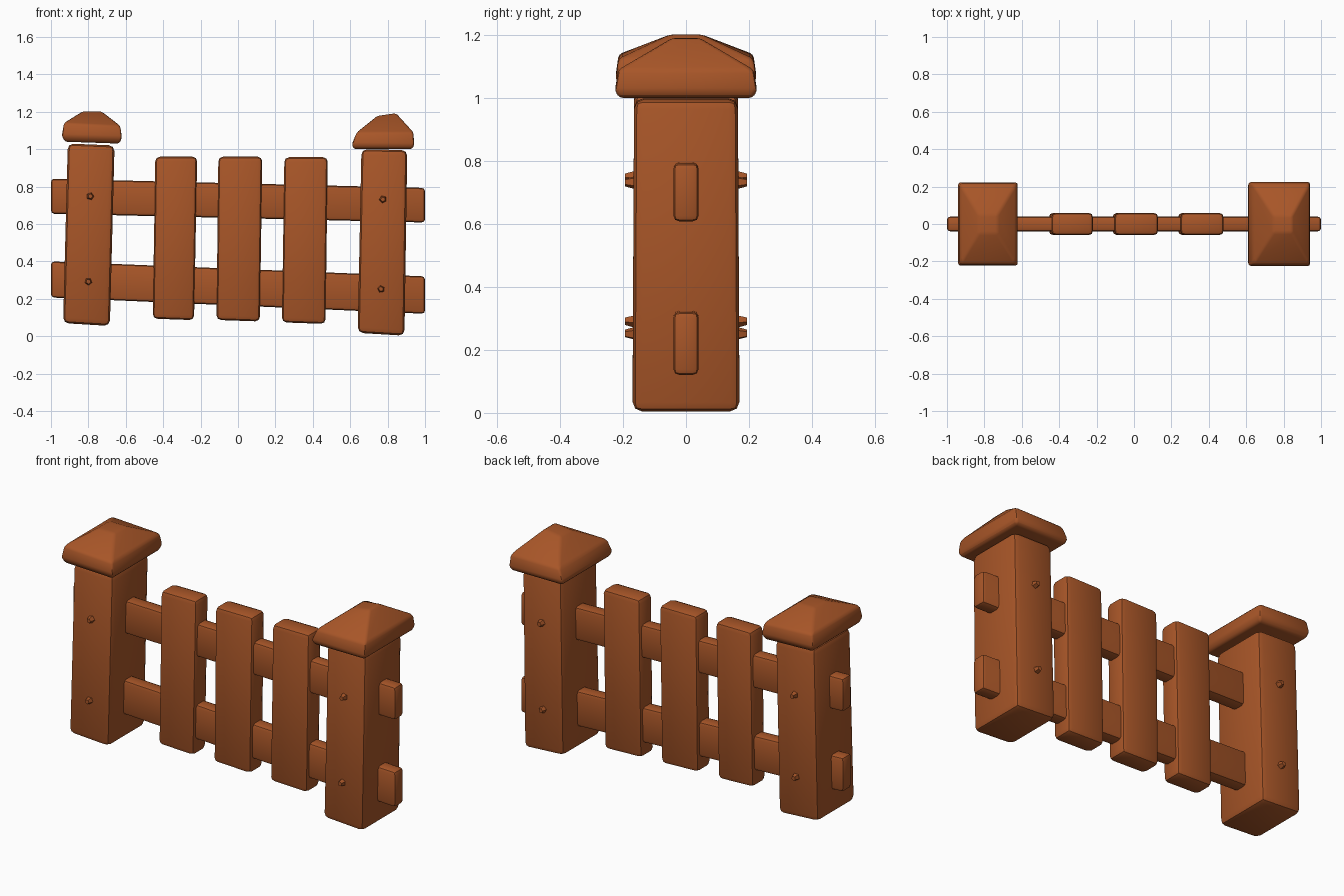
import bpy, bmesh, math

if "Cube" in bpy.data.objects:
    bpy.data.objects.remove(bpy.data.objects["Cube"])

wood = bpy.data.materials.new("orange brown wood")
wood.diffuse_color = (0.39, 0.092, 0.021, 1)
wood.use_nodes = True
wood.node_tree.nodes["Principled BSDF"].inputs["Base Color"].default_value = wood.diffuse_color


def loft(name, rings, bevel=0.0, segments=2):
    """Skin a stack of equal-sized point rings, close both ends, bevel."""
    bm = bmesh.new()
    vs = [[bm.verts.new(p) for p in r] for r in rings]
    n = len(rings[0])
    for a, b in zip(vs, vs[1:]):
        for i in range(n):
            j = (i + 1) % n
            bm.faces.new((a[i], a[j], b[j], b[i]))
    bm.faces.new(vs[0][::-1])
    bm.faces.new(vs[-1])
    bmesh.ops.recalc_face_normals(bm, faces=bm.faces)
    if bevel:
        bmesh.ops.bevel(bm, geom=bm.edges[:], offset=bevel, segments=segments,
                        profile=0.5, affect='EDGES', clamp_overlap=True)
    me = bpy.data.meshes.new(name)
    bm.to_mesh(me)
    bm.free()
    me.materials.append(wood)
    ob = bpy.data.objects.new(name, me)
    bpy.context.collection.objects.link(ob)
    bpy.ops.object.select_all(action='DESELECT')
    ob.select_set(True)
    bpy.context.view_layer.objects.active = ob
    bpy.ops.object.shade_smooth_by_angle(angle=math.radians(40))
    return ob


def rect(x0, x1, y, zl, zr):
    """Horizontal rectangle whose left and right edges may differ in height."""
    return [(x0, -y, zl), (x1, -y, zr), (x1, y, zr), (x0, y, zl)]


# Leaning posts
loft("left_post", [rect(-0.935, -0.685, 0.168, 0.07, 0.055),
                   rect(-0.91, -0.66, 0.165, 1.03, 1.02)], 0.03)
loft("right_post", [rect(0.64, 0.89, 0.17, 0.018, 0.003),
                    rect(0.66, 0.905, 0.165, 1.0, 0.995)], 0.03)

# Low hipped post caps
loft("left_cap", [rect(-0.925, -0.635, 0.205, 1.04, 1.03),
                  rect(-0.942, -0.62, 0.224, 1.07, 1.06),
                  rect(-0.93, -0.63, 0.214, 1.14, 1.125),
                  rect(-0.83, -0.73, 0.05, 1.202, 1.202)], 0.012)
loft("right_cap", [rect(0.62, 0.93, 0.21, 1.0, 1.0),
                   rect(0.608, 0.942, 0.226, 1.025, 1.02),
                   rect(0.635, 0.938, 0.215, 1.09, 1.09),
                   rect(0.745, 0.845, 0.045, 1.178, 1.192)], 0.012)

# Pickets
pickets = [("left_picket", -0.456, -0.235, -0.442, -0.218, 0.09, 0.96),
           ("middle_picket", -0.115, 0.117, -0.105, 0.13, 0.083, 0.96),
           ("right_picket", 0.235, 0.468, 0.248, 0.48, 0.07, 0.957)]
for name, b0, b1, t0, t1, z0, z1 in pickets:
    loft(name, [rect(b0, b1, 0.06, z0 + 0.004, z0 - 0.004),
                rect(t0, t1, 0.06, z1, z1)], 0.025)

# Sloping rails running through the posts
for name, l0, l1, r0, r1 in [("upper_rail", 0.655, 0.842, 0.608, 0.793),
                             ("lower_rail", 0.207, 0.40, 0.12, 0.32)]:
    loft(name, [[(x, -0.04, a), (x, 0.04, a), (x, 0.04, b), (x, -0.04, b)]
                for x, a, b in ((-1, l0, l1), (1, r0, r1))], 0.018)

# Small tapered pegs through the posts
for i, (x, z) in enumerate([(-0.79, 0.748), (-0.80, 0.292),
                            (0.775, 0.732), (0.765, 0.252)]):
    loft(f"peg_{i + 1}",
         [[(x + r * math.cos(k * math.tau / 5 + i), y,
            z + r * math.sin(k * math.tau / 5 + i)) for k in range(5)]
          for y, r in ((-0.193, 0.013), (-0.16, 0.022), (0.16, 0.022), (0.193, 0.013))])
